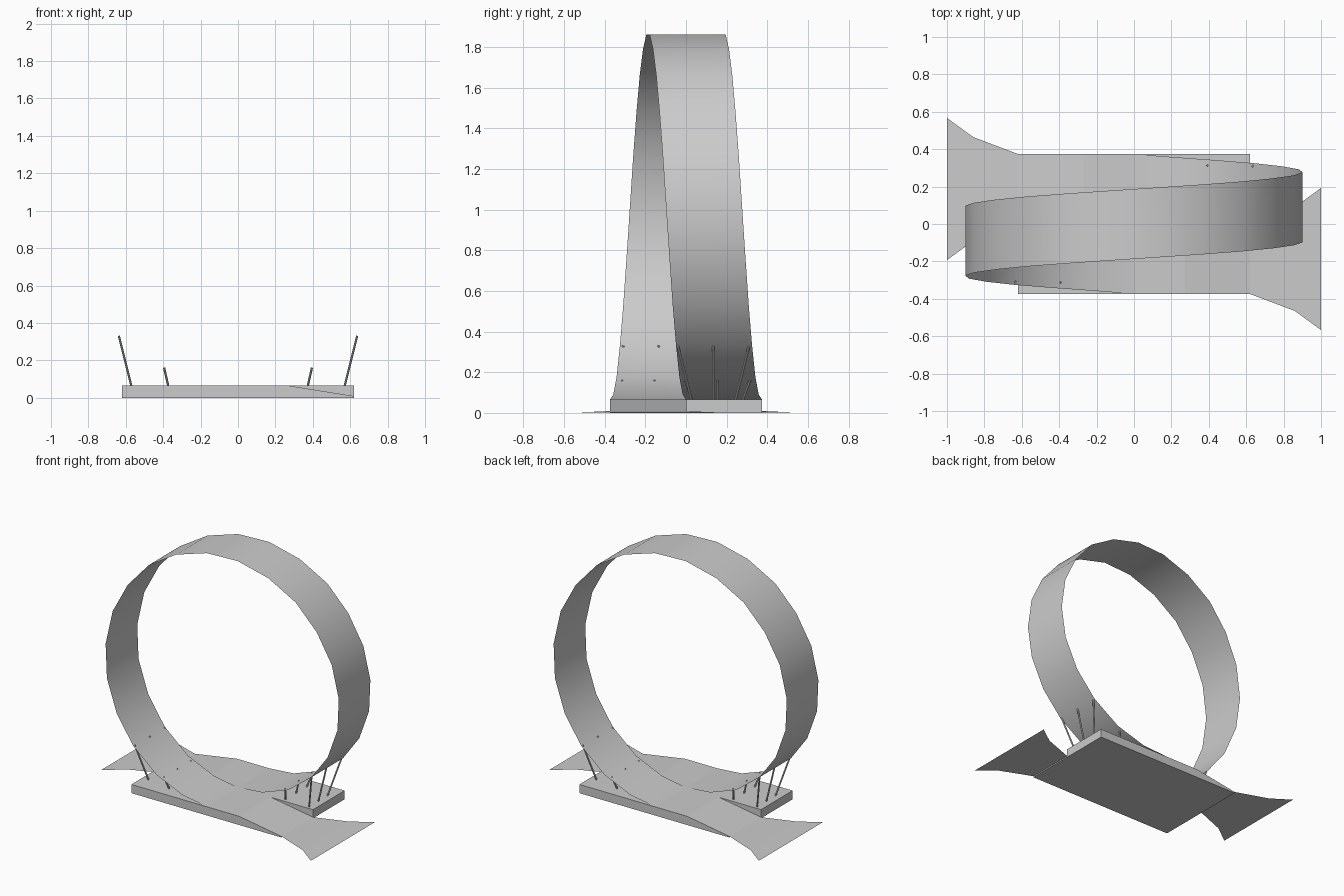
import bpy
from mathutils import Vector

if "Cube" in bpy.data.objects:
    bpy.data.objects.remove(bpy.data.objects["Cube"])

HALF = 0.187      # half track width
TOP = 0.065       # height of the base plate


def make(name, verts, faces, smooth=False):
    me = bpy.data.meshes.new(name)
    me.from_pydata(verts, [], faces)
    me.update()
    ob = bpy.data.objects.new(name, me)
    bpy.context.collection.objects.link(ob)
    if smooth:
        bpy.context.view_layer.objects.active = ob
        ob.select_set(True)
        bpy.ops.object.shade_smooth_by_angle(angle=0.5)
        ob.select_set(False)
    return ob


def sheet(name, rows, cols, smooth=False):
    """Grid surface from a list of rows, each holding `cols` points."""
    verts = [p for row in rows for p in row]
    faces = [(r * cols + c, r * cols + c + 1, (r + 1) * cols + c + 1, (r + 1) * cols + c)
             for r in range(len(rows) - 1) for c in range(cols - 1)]
    return make(name, verts, faces, smooth)


def strut(name, a, b, radius=0.006):
    a, b = Vector(a), Vector(b)
    d = b - a
    bpy.ops.mesh.primitive_cylinder_add(vertices=8, radius=radius, depth=d.length,
                                        location=(a + b) / 2)
    ob = bpy.context.object
    ob.name = name
    ob.rotation_euler = d.to_track_quat('Z', 'Y').to_euler()


# Spiral loop: half outline from bottom to top, mirrored for the far half
half = [(0, TOP), (0.21, 0.09), (0.437, 0.175), (0.64, 0.33), (0.787, 0.525),
        (0.88, 0.76), (0.902, 1.005), (0.855, 1.255), (0.742, 1.475),
        (0.58, 1.66), (0.365, 1.79), (0.122, 1.86)]
outline = [(-x, z) for x, z in half] + half[::-1]
n = len(outline) - 1
rows = []
for i, (x, z) in enumerate(outline):
    centre = HALF * (2 * i / n - 1)
    rows.append([(x, centre + HALF * s, z) for s in (-1, -1 / 3, 1 / 3, 1)])
sheet("loop_track", rows, 4, smooth=True)

# Parts repeated at each end, the second set turned half a circle
for s, side in ((1, "front"), (-1, "back")):
    # Base half with a ramp at its entry end
    profile = [(-0.62, 0), (0.62, 0), (0.62, 0.009), (0.27, TOP), (-0.62, TOP)]
    k = len(profile)
    verts = [(s * x, s * y, z) for y in (-2 * HALF, 0) for x, z in profile]
    faces = [tuple(range(k)), tuple(range(2 * k - 1, k - 1, -1))]
    faces += [((i + 1) % k, i, i + k, (i + 1) % k + k) for i in range(k)]
    make(side + "_base", verts, faces)

    # Flared entry apron
    flare = [(0.62, 0.187, 0.009), (0.86, 0.278, 0.005), (1.0, 0.38, 0.001)]
    sheet(side + "_apron",
          [[(s * x, s * (-HALF + w * c), z) for c in (-1, 1)] for x, w, z in flare], 2)

    # Support struts under the rising track
    for j in (-1, 0, 1):
        strut(side + "_tall_strut",
              (-s * 0.567, s * (-0.135 + 0.105 * j), 0.05),
              (-s * 0.637, s * (-0.135 + 0.175 * j), 0.33))
        strut(side + "_short_strut",
              (-s * 0.37, s * (-0.155 + 0.12 * j), 0.05),
              (-s * 0.395, s * (-0.155 + 0.16 * j), 0.16))
